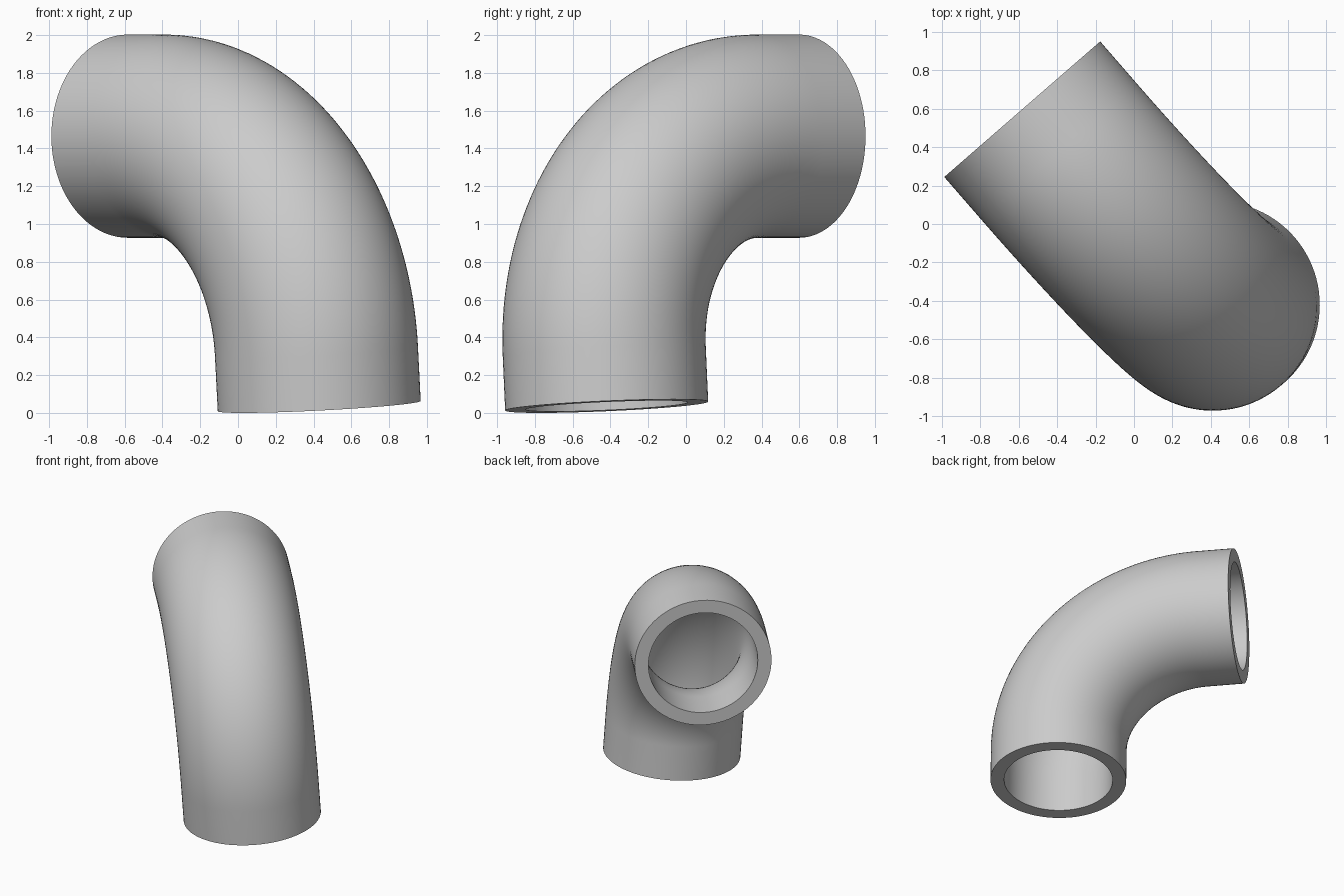
import bpy
import bmesh
from math import sin, cos, pi, radians
from mathutils import Vector

cube = bpy.data.objects.get("Cube")
if cube:
    bpy.data.objects.remove(cube, do_unlink=True)

OUTER, INNER = 0.538, 0.43      # pipe radii
STRAIGHT, BEND = 0.29, 1.142    # straight end length, bend radius
SIDES, STEPS = 96, 48

# Frame of the bend: outlet direction, side direction, inlet direction
heading, lean = radians(41.0), radians(3.85)
out = Vector((-sin(heading), cos(heading), 0))
flat_side = Vector((cos(heading), sin(heading), 0))
up = Vector((0, 0, 1)) * cos(lean) - flat_side * sin(lean)
side = flat_side * cos(lean) + Vector((0, 0, 1)) * sin(lean)
base = Vector((0.43, -0.42, OUTER * sin(lean)))

# Centre line as (point, outward direction) stations
stations = [(base, -out)]
for i in range(STEPS + 1):
    t = i / STEPS * pi / 2
    point = base + up * (STRAIGHT + BEND * sin(t)) + out * BEND * (1 - cos(t))
    stations.append((point, up * sin(t) - out * cos(t)))
stations.append((stations[-1][0] + out * STRAIGHT, up))


def sweep(bm, radius):
    """Rings of vertices along the centre line."""
    return [[bm.verts.new(p + (n * cos(a) + side * sin(a)) * radius)
             for a in (2 * pi * k / SIDES for k in range(SIDES))]
            for p, n in stations]


def bridge(bm, ring_a, ring_b):
    for k in range(SIDES):
        j = (k + 1) % SIDES
        bm.faces.new((ring_a[k], ring_a[j], ring_b[j], ring_b[k]))


# Hollow pipe: outer wall, bore and the two annular ends
bm = bmesh.new()
outer, bore = sweep(bm, OUTER), sweep(bm, INNER)
for rings in (outer, bore):
    for a, b in zip(rings, rings[1:]):
        bridge(bm, a, b)
for end in (0, -1):
    bridge(bm, outer[end], bore[end])
bmesh.ops.recalc_face_normals(bm, faces=bm.faces)
mesh = bpy.data.meshes.new("pipe_elbow")
bm.to_mesh(mesh)
bm.free()

# Plain grey material
grey = bpy.data.materials.new("light_grey")
grey.use_nodes = True
colour = (0.6, 0.6, 0.6, 1)
grey.diffuse_color = colour
grey.node_tree.nodes["Principled BSDF"].inputs["Base Color"].default_value = colour
mesh.materials.append(grey)

elbow = bpy.data.objects.new("pipe_elbow", mesh)
bpy.context.collection.objects.link(elbow)
bpy.ops.object.select_all(action='DESELECT')
elbow.select_set(True)
bpy.context.view_layer.objects.active = elbow
bpy.ops.object.shade_smooth_by_angle(angle=radians(30))
